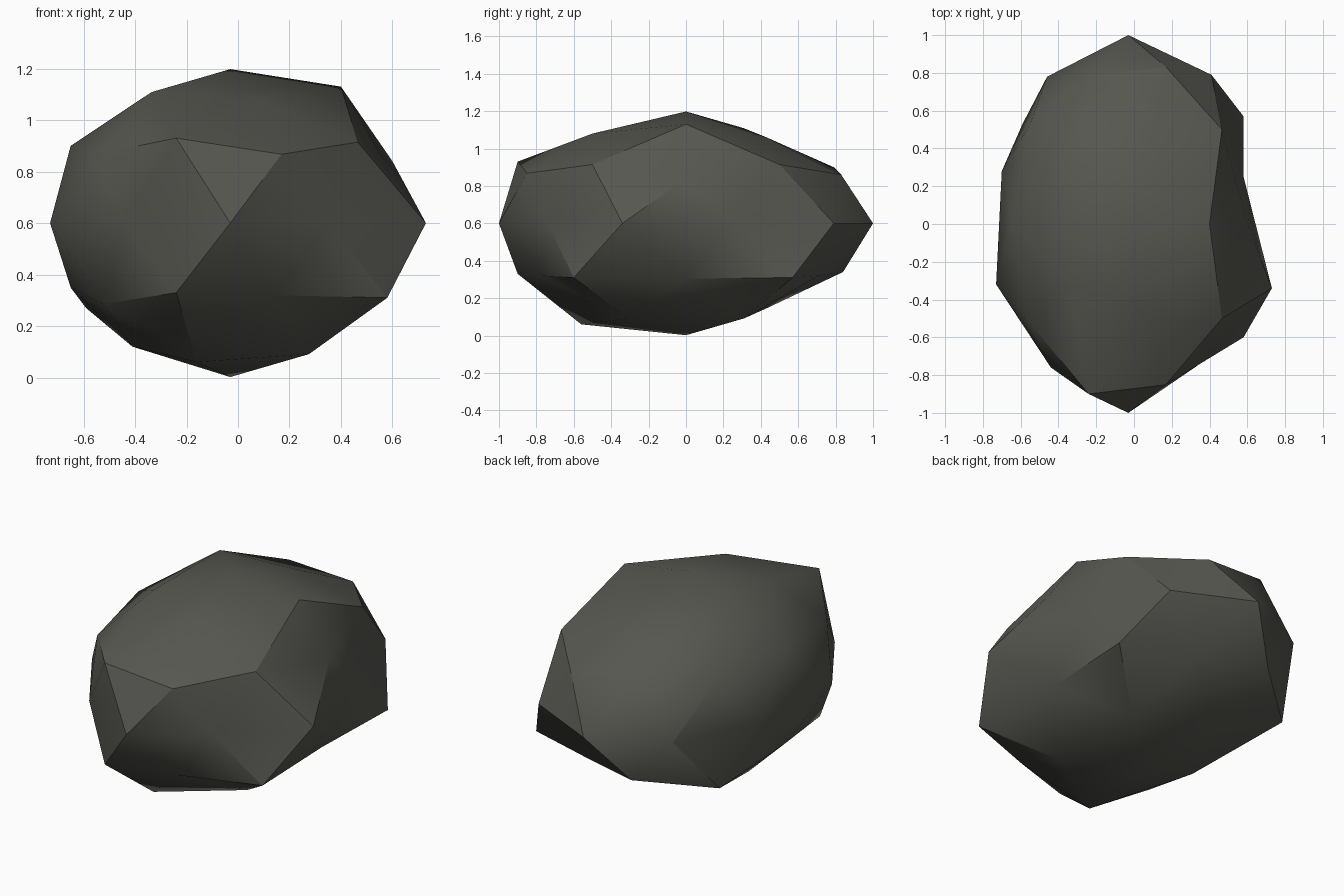
import bpy, bmesh, math
from mathutils import Vector

# Base boulder: low-poly icosphere stretched to an oval
bm = bmesh.new()
bmesh.ops.create_icosphere(bm, subdivisions=2, radius=1.0)
for v in bm.verts:
    v.co = Vector((-0.03 + 0.72 * v.co.x, v.co.y, 0.6 + 0.598 * v.co.z))

# Dents and bulges: the nearest corner is pulled to each point
pulls = [
    # upper
    (0.40, 0.0, 1.13), (0.09, 0.43, 1.06), (0.09, -0.50, 1.08),
    (-0.24, -0.90, 0.93), (-0.65, 0.0, 0.90), (0.60, 0.0, 0.84),
    (-0.22, 0.79, 0.90), (0.17, 0.83, 0.86),
    # waist
    (0.73, -0.34, 0.60), (0.58, 0.25, 0.60), (0.41, 0.79, 0.60),
    (-0.46, 0.78, 0.60), (-0.70, 0.28, 0.60), (-0.73, -0.32, 0.60),
    (-0.44, -0.76, 0.60), (0.35, -0.74, 0.60),
    # lower
    (0.58, -0.60, 0.31), (0.58, 0.57, 0.31), (0.555, -0.01, 0.305),
    (-0.24, -0.90, 0.33), (0.14, -0.77, 0.32), (0.15, 0.71, 0.32),
    (-0.23, 0.84, 0.34), (-0.59, 0.53, 0.27), (-0.65, 0.0, 0.35),
    (-0.16, -0.56, 0.06), (-0.14, 0.44, 0.15), (-0.41, 0.0, 0.12),
]
rest = [(v, v.co.copy()) for v in bm.verts]
for p in pulls:
    p = Vector(p)
    min(rest, key=lambda r: (r[1] - p).length)[0].co = p
bmesh.ops.recalc_face_normals(bm, faces=bm.faces)

mesh = bpy.data.meshes.new("boulder")
bm.to_mesh(mesh)
bm.free()
boulder = bpy.data.objects.new("boulder", mesh)
bpy.context.collection.objects.link(boulder)

# Dark stone colour
stone = bpy.data.materials.new("dark stone")
stone.diffuse_color = (0.095, 0.095, 0.082, 1)
mesh.materials.append(stone)

# Smooth shading with a few crisp ridges
bpy.context.view_layer.objects.active = boulder
boulder.select_set(True)
bpy.ops.object.shade_smooth_by_angle(angle=math.radians(30))
